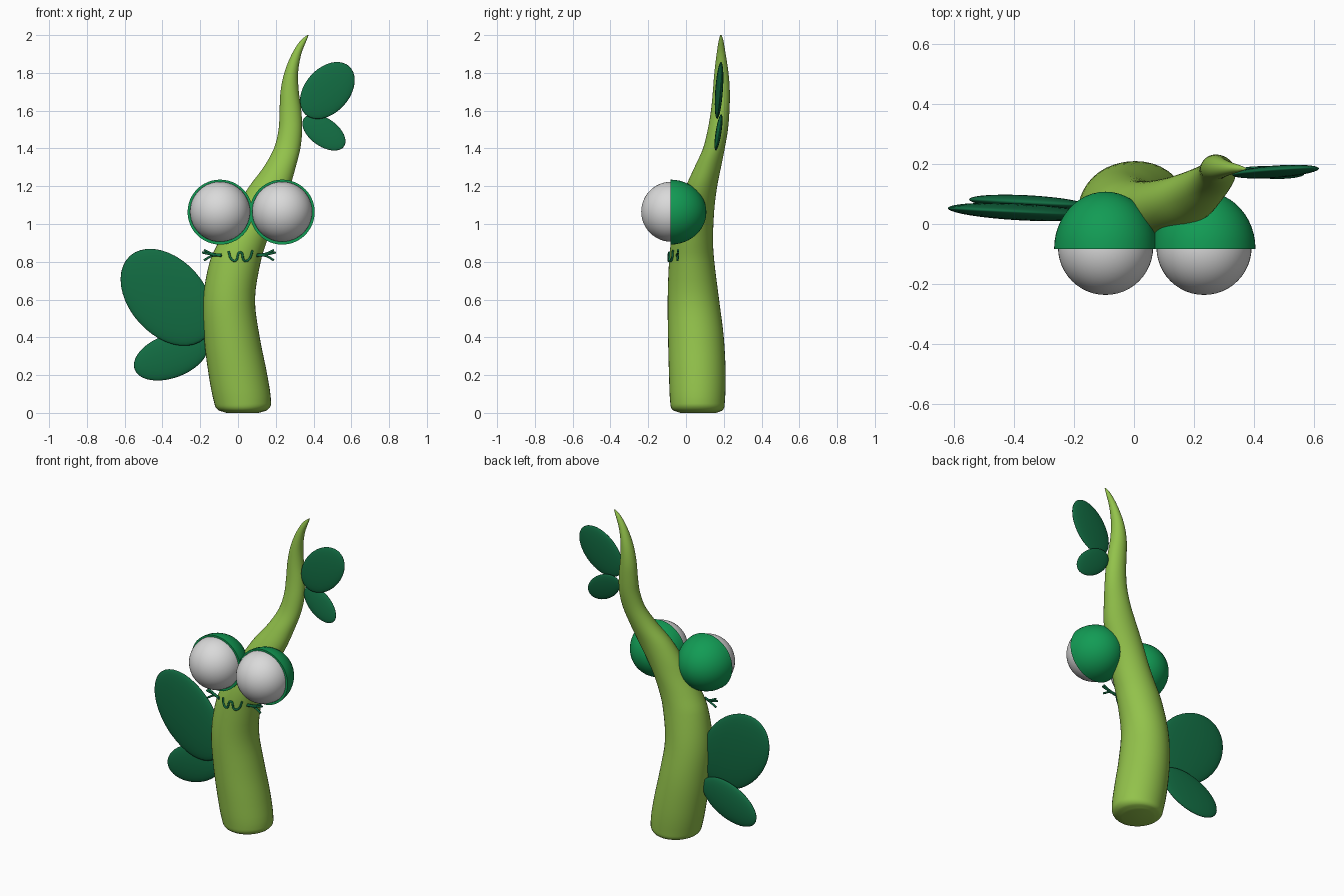
import bpy, bmesh, math
from mathutils import Matrix, Vector

if "Cube" in bpy.data.objects:
    bpy.data.objects.remove(bpy.data.objects["Cube"])


def mat(name, r, g, b):
    m = bpy.data.materials.new(name)
    m.diffuse_color = (r, g, b, 1)
    m.use_nodes = True
    m.node_tree.nodes["Principled BSDF"].inputs["Base Color"].default_value = m.diffuse_color
    return m


LIME = mat("lime", 0.29, 0.54, 0.07)
LEAF = mat("dark_green", 0.006, 0.15, 0.055)
GREEN = mat("eye_green", 0.006, 0.33, 0.09)
WHITE = mat("white", 0.7, 0.7, 0.7)


def finish(name, bm, material, angle=50):
    bmesh.ops.recalc_face_normals(bm, faces=bm.faces)
    me = bpy.data.meshes.new(name)
    bm.to_mesh(me)
    bm.free()
    ob = bpy.data.objects.new(name, me)
    bpy.context.collection.objects.link(ob)
    me.materials.append(material)
    bpy.ops.object.select_all(action='DESELECT')
    ob.select_set(True)
    bpy.context.view_layer.objects.active = ob
    bpy.ops.object.shade_smooth_by_angle(angle=math.radians(angle))
    return ob


# Stem sections: z, x min, x max, y min, y max
SECTIONS = [
    (0.0, -0.06, 0.11, -0.03, 0.16), (0.015, -0.105, 0.155, -0.07, 0.195),
    (0.05, -0.125, 0.175, -0.083, 0.205), (0.2, -0.155, 0.155, -0.09, 0.21),
    (0.4, -0.18, 0.115, -0.095, 0.2), (0.6, -0.185, 0.09, -0.097, 0.175),
    (0.8, -0.15, 0.12, -0.09, 0.15), (0.9, -0.105, 0.15, -0.08, 0.143),
    (1.0, -0.05, 0.185, -0.06, 0.145), (1.1, 0.0, 0.23, -0.03, 0.152),
    (1.2, 0.06, 0.275, 0.0, 0.165), (1.3, 0.135, 0.305, 0.045, 0.185),
    (1.4, 0.19, 0.33, 0.09, 0.205), (1.5, 0.215, 0.34, 0.115, 0.222),
    (1.6, 0.22, 0.335, 0.132, 0.23), (1.7, 0.225, 0.322, 0.142, 0.232),
    (1.8, 0.245, 0.318, 0.15, 0.225), (1.9, 0.285, 0.335, 0.162, 0.21),
    (1.97, 0.33, 0.362, 0.173, 0.198), (2.0, 0.366, 0.374, 0.181, 0.189)]


def section(z):
    """Smoothly interpolated section at height z."""
    n = len(SECTIONS)
    i = max(k for k in range(n - 1) if SECTIONS[k][0] <= z)
    a, b = SECTIONS[i], SECTIONS[i + 1]
    p, q = SECTIONS[max(i - 1, 0)], SECTIONS[min(i + 2, n - 1)]
    h = b[0] - a[0]
    t = (z - a[0]) / h
    out = []
    for k in range(1, 5):
        m0 = (b[k] - p[k]) / (b[0] - p[0]) * h
        m1 = (q[k] - a[k]) / (q[0] - a[0]) * h
        out.append((2*t**3 - 3*t*t + 1) * a[k] + (t**3 - 2*t*t + t) * m0
                   + (3*t*t - 2*t**3) * b[k] + (t**3 - t*t) * m1)
    return out


# Stem: lofted ellipses
bm = bmesh.new()
heights = []
for a, b in zip(SECTIONS, SECTIONS[1:]):
    heights += [a[0] + (b[0] - a[0]) * j / 4 for j in range(4)]
heights.append(2.0)
SEG = 40
rings = []
for z in heights:
    x0, x1, y0, y1 = section(z)
    rings.append([bm.verts.new(((x0 + x1) / 2 + (x1 - x0) / 2 * math.cos(2 * math.pi * k / SEG),
                                (y0 + y1) / 2 + (y1 - y0) / 2 * math.sin(2 * math.pi * k / SEG), z))
                  for k in range(SEG)])
for r, s in zip(rings, rings[1:]):
    for k in range(SEG):
        bm.faces.new((r[k], r[(k + 1) % SEG], s[(k + 1) % SEG], s[k]))
bm.faces.new(rings[0])
bm.faces.new(rings[-1])
finish("stem", bm, LIME, 80)


# Eyes: white ball in a closed green half shell
def ball(radius, centre, depth=1.0, half=False):
    bm = bmesh.new()
    bmesh.ops.create_uvsphere(bm, u_segments=48, v_segments=24, radius=radius)
    bmesh.ops.rotate(bm, verts=bm.verts, matrix=Matrix.Rotation(math.pi / 2, 3, 'X'))
    if half:
        geom = bm.verts[:] + bm.edges[:] + bm.faces[:]
        bmesh.ops.bisect_plane(bm, geom=geom, dist=1e-5, plane_co=(0, 0, 0),
                               plane_no=(0, 1, 0), clear_inner=True)
        bmesh.ops.holes_fill(bm, edges=[e for e in bm.edges if e.is_boundary])
    bmesh.ops.scale(bm, verts=bm.verts, vec=(1, depth, 1))
    bmesh.ops.translate(bm, verts=bm.verts, vec=centre)
    return bm


for side, x in (("left", -0.095), ("right", 0.234)):
    finish(side + "_eyeball", ball(0.159, (x, -0.078, 1.065)), WHITE)
    finish(side + "_eye_shell", ball(0.172, (x, -0.083, 1.063), 1.11, True), GREEN)


# Leaves: flattened ellipsoids (centre, half length, half width, thickness, angle, yaw, tilt)
def leaf(name, centre, a, b, t, angle, yaw=0, tilt=0):
    bm = bmesh.new()
    bmesh.ops.create_uvsphere(bm, u_segments=40, v_segments=20, radius=1)
    rot = (Matrix.Rotation(math.radians(yaw), 4, 'Z') @ Matrix.Rotation(math.radians(tilt), 4, 'X')
           @ Matrix.Rotation(math.radians(-angle), 4, 'Y'))
    bm.transform(Matrix.Translation(centre) @ rot @ Matrix.Diagonal((a, t, b, 1)))
    finish(name, bm, LEAF, 80)


leaf("lower_big_leaf", (-0.375, 0.04, 0.612), 0.295, 0.2, 0.028, 132, -3)
leaf("lower_small_leaf", (-0.355, 0.072, 0.30), 0.205, 0.115, 0.024, 20, -3)
leaf("upper_big_leaf", (0.473, 0.175, 1.707), 0.173, 0.118, 0.019, 48, 3, -3)
leaf("upper_small_leaf", (0.455, 0.172, 1.485), 0.13, 0.075, 0.015, -36, 2, -10)


# Mouth and whiskers: thin tubes on the stem front
def front_y(x, z):
    x0, x1, y0, y1 = section(z)
    u = max(-0.8, min(0.8, (x - (x0 + x1) / 2) / ((x1 - x0) / 2)))
    return (y0 + y1) / 2 - (y1 - y0) / 2 * math.sqrt(1 - u * u) - 0.003


def tube(name, pts):
    cu = bpy.data.curves.new(name, 'CURVE')
    cu.dimensions = '3D'
    cu.bevel_depth = 0.006
    cu.bevel_resolution = 2
    cu.use_fill_caps = True
    sp = cu.splines.new('BEZIER')
    sp.bezier_points.add(len(pts) - 1)
    for p, (x, z) in zip(sp.bezier_points, pts):
        p.co = Vector((x, front_y(x, z), z))
        p.handle_left_type = p.handle_right_type = 'AUTO'
    cu.materials.append(LEAF)
    bpy.context.collection.objects.link(bpy.data.objects.new(name, cu))


tube("mouth", [(-0.05, 0.855), (-0.035, 0.815), (-0.015, 0.805), (0.012, 0.85),
               (0.035, 0.805), (0.055, 0.81), (0.078, 0.86)])
for side, s in (("left", -1), ("right", 1)):
    for i, pts in enumerate(([(0.095, 0.838), (0.14, 0.842), (0.185, 0.862)],
                             [(0.092, 0.832), (0.14, 0.832), (0.185, 0.808)],
                             [(0.095, 0.836), (0.15, 0.84), (0.195, 0.85)])):
        tube(f"{side}_whisker_{i + 1}", [(0.005 + s * x, z) for x, z in pts])
